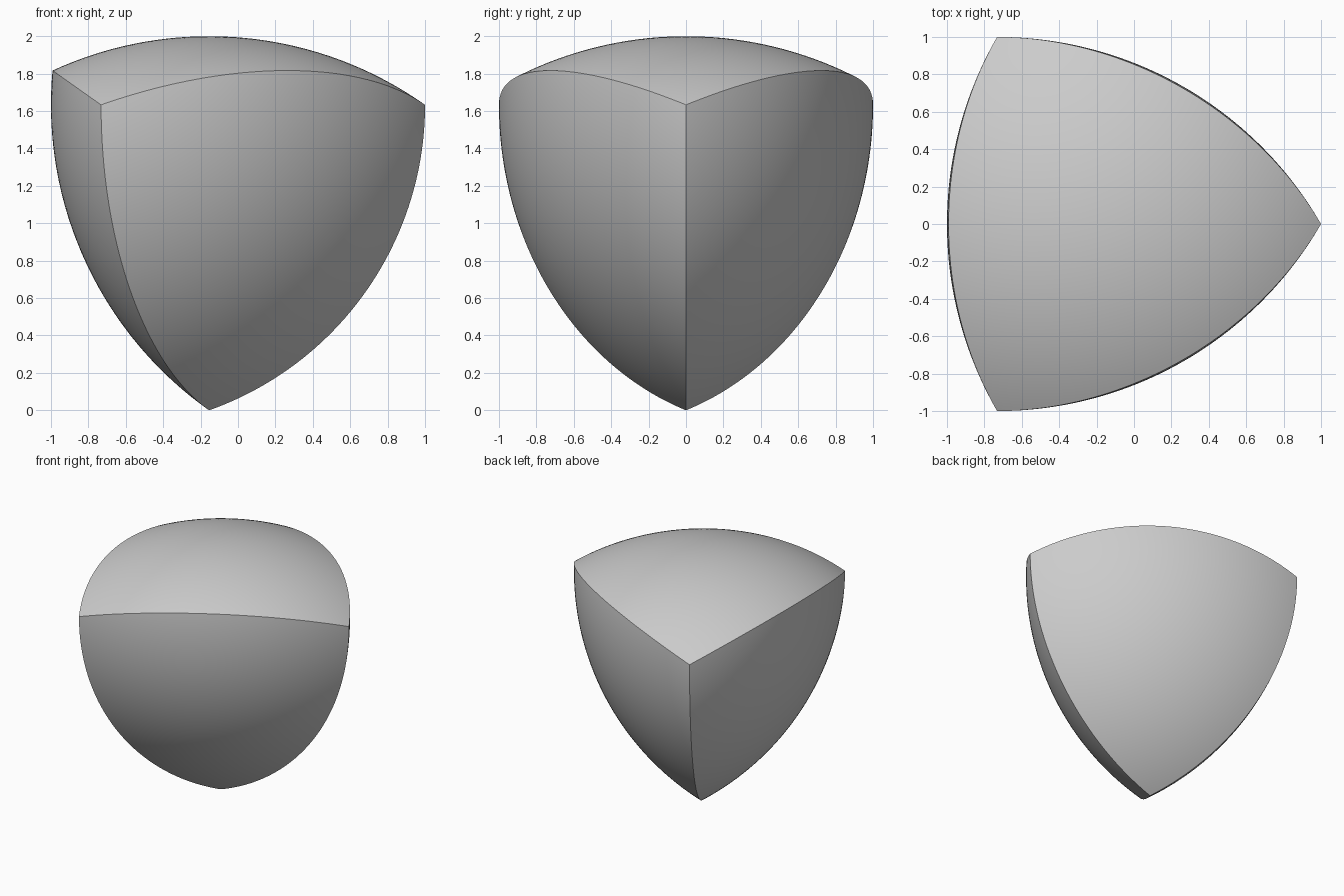
import bpy, bmesh, math
from itertools import combinations
from mathutils import Vector

cube = bpy.data.objects.get("Cube")
if cube:
    bpy.data.objects.remove(cube, do_unlink=True)

WIDTH = 2.0                              # edge length and radius of every face
RING = WIDTH / math.sqrt(3)              # circumradius of the upper triangle
HEIGHT = WIDTH * math.sqrt(2 / 3)

# Corners of a regular tetrahedron standing on its tip
axis_x = 1 - RING
corners = [Vector((axis_x, 0, 0))]
for i in range(3):
    a = math.tau * i / 3
    corners.append(Vector((axis_x + RING * math.cos(a), RING * math.sin(a), HEIGHT)))
centre = sum(corners, Vector()) / 4


def reach(direction):
    """Distance from the centre to the nearest of the four corner spheres."""
    hits = []
    for c in corners:
        offset = centre - c
        b = direction.dot(offset)
        hits.append(-b + math.sqrt(b * b - offset.length_squared + WIDTH ** 2))
    return min(hits)


# Flat tetrahedron, finely divided, then bulged out to the spheres
bm = bmesh.new()
verts = [bm.verts.new(c) for c in corners]
for tri in combinations(verts, 3):
    bm.faces.new(tri)
bmesh.ops.recalc_face_normals(bm, faces=bm.faces)
bmesh.ops.subdivide_edges(bm, edges=bm.edges[:], cuts=63, use_grid_fill=True)
for v in bm.verts:
    d = (v.co - centre).normalized()
    v.co = centre + d * reach(d)
bmesh.ops.recalc_face_normals(bm, faces=bm.faces)

mesh = bpy.data.meshes.new("rounded_tetrahedron")
bm.to_mesh(mesh)
bm.free()
body = bpy.data.objects.new("rounded_tetrahedron", mesh)
bpy.context.collection.objects.link(body)

# Plain grey
grey = bpy.data.materials.new("grey")
grey.use_nodes = True
colour = (0.6, 0.6, 0.6, 1)
grey.diffuse_color = colour
grey.node_tree.nodes["Principled BSDF"].inputs["Base Color"].default_value = colour
mesh.materials.append(grey)

# Smooth faces with crisp ridges
bpy.ops.object.select_all(action="DESELECT")
body.select_set(True)
bpy.context.view_layer.objects.active = body
bpy.ops.object.shade_smooth_by_angle(angle=math.radians(30))
